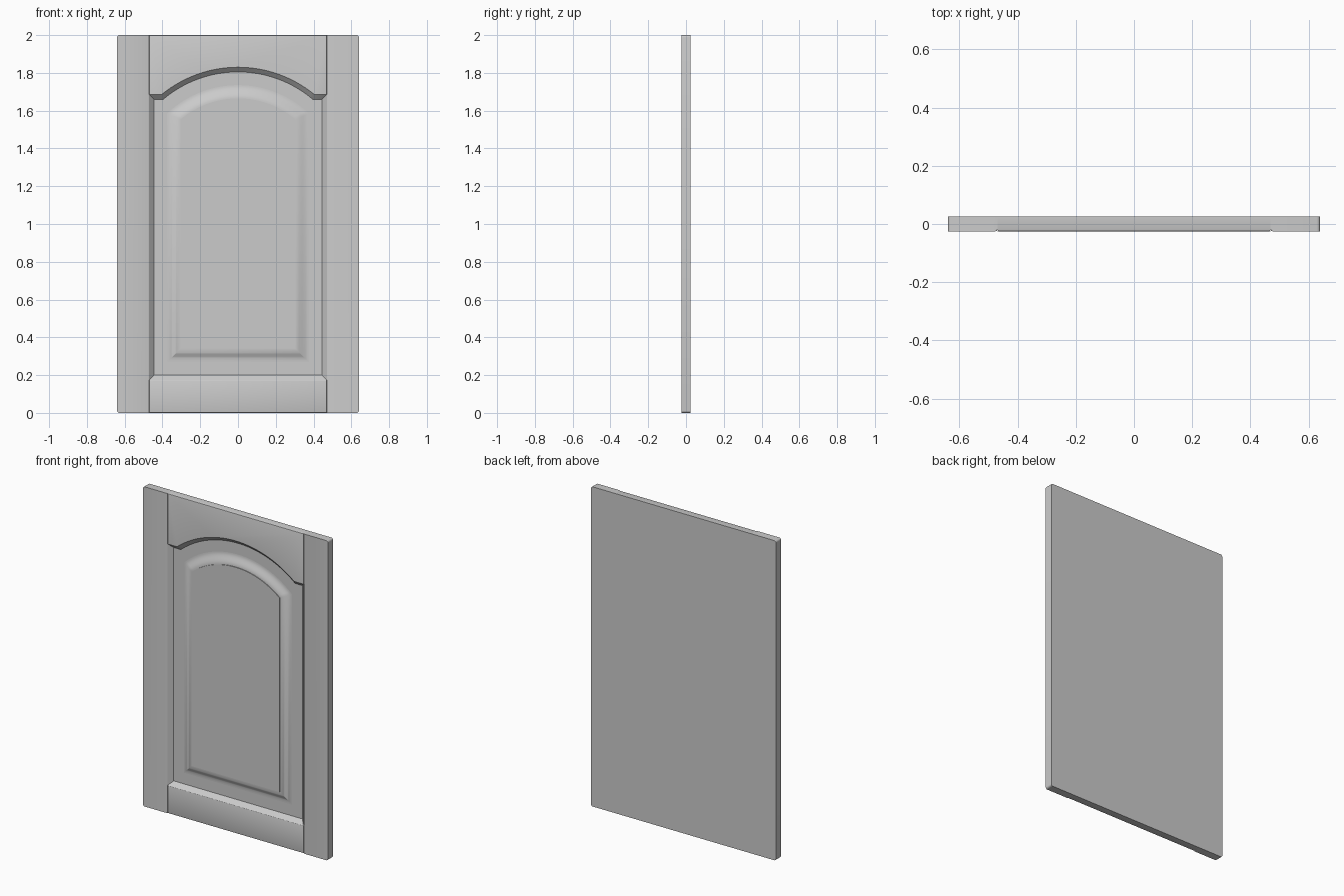
import bpy, bmesh, math

if "Cube" in bpy.data.objects:
    bpy.data.objects.remove(bpy.data.objects["Cube"])

FRONT, BACK, FLOOR = -0.025, 0.025, 0.0   # y of front face, back face, recess floor
CZ, N = 1.192, 40                         # arch centre height, arch segments


def arch(r, half):
    """Arc points (x, z) from +half to -half."""
    a = math.asin(half / r)
    return [(r * math.sin(a - 2 * a * i / N), CZ + r * math.cos(a - 2 * a * i / N))
            for i in range(N + 1)]


def opening(o):
    """Shouldered arch outline, offset inward by o."""
    x, top, r = 0.47 - o, 1.685 - o, 0.638 - o
    half = math.sqrt(r * r - (top - CZ) ** 2)
    return [(-x, 0.175 + o), (x, 0.175 + o), (x, top)] + arch(r, half) + [(-x, top)]


def field(o):
    """Raised panel outline, offset outward by o."""
    x = 0.305 + o
    return [(-x, 0.34 - o), (x, 0.34 - o)] + arch(0.473 + o, x)


def finish(name, bm, angle=30):
    bmesh.ops.recalc_face_normals(bm, faces=bm.faces)
    me = bpy.data.meshes.new(name)
    bm.to_mesh(me)
    bm.free()
    ob = bpy.data.objects.new(name, me)
    bpy.context.collection.objects.link(ob)
    bpy.ops.object.select_all(action='DESELECT')
    ob.select_set(True)
    bpy.context.view_layer.objects.active = ob
    bpy.ops.object.shade_smooth_by_angle(angle=math.radians(angle))
    return ob


def ring(bm, pts, y):
    return [bm.verts.new((x, y, z)) for x, z in pts]


def bridge(bm, a, b):
    for i in range(len(a)):
        j = (i + 1) % len(a)
        bm.faces.new((a[i], a[j], b[j], b[i]))


def slab(name, pts, y0=FRONT, groove=True):
    """Extruded outline; front edges along the joint lines are eased."""
    bm = bmesh.new()
    a, b = ring(bm, pts, y0), ring(bm, pts, BACK)
    bm.faces.new(a)
    bm.faces.new(b)
    bridge(bm, a, b)
    bmesh.ops.recalc_face_normals(bm, faces=bm.faces)
    if groove:
        joint = [e for e in bm.edges
                 if all(abs(abs(v.co.x) - 0.47) < 1e-4 and v.co.y < 0 for v in e.verts)]
        bmesh.ops.bevel(bm, geom=joint, offset=0.006, segments=2, profile=0.5,
                        affect='EDGES')
    return finish(name, bm)


# stiles, with softened outer corners
c, X = 0.012, 0.64
for side, s in (("left", -1), ("right", 1)):
    corner = [(X - c + c * math.sin(t), 2 - c + c * math.cos(t))
              for t in [math.pi / 2 * i / 4 for i in range(5)]]
    pts = [(0.47, 2)] + corner + [(x, 2 - z) for x, z in reversed(corner)] + [(0.47, 0)]
    slab(side + "_stile", [(s * x, z) for x, z in pts])

# rails
slab("bottom_rail", [(-0.47, 0), (0.47, 0), (0.47, 0.175), (-0.47, 0.175)])
slab("top_rail", [(-0.47, 2), (0.47, 2)] + opening(0)[2:])

# recessed back panel
slab("back_panel", opening(0), FLOOR, groove=False)

# sloped moulding around the opening
bm = bmesh.new()
bridge(bm, ring(bm, opening(0), FRONT), ring(bm, opening(0.025), FLOOR))
moulding = finish("moulding", bm)

# raised field: flat top, small step, then S-curved slope down to the floor
bm = bmesh.new()
prev = ring(bm, field(0), FRONT)
bm.faces.new(prev)
profile = [(0.0, FRONT + 0.004)]
for i in range(1, 11):
    t = i / 10
    profile.append((0.07 * t, FRONT + 0.004 + 0.021 * (1 - math.cos(math.pi * t)) / 2))
for o, y in profile:
    cur = ring(bm, field(o), y)
    bridge(bm, prev, cur)
    prev = cur
finish("raised_field", bm)

# sloped moulding must face the viewer
me = moulding.data
if sum(p.normal.y * p.area for p in me.polygons) > 0:
    me.flip_normals()
